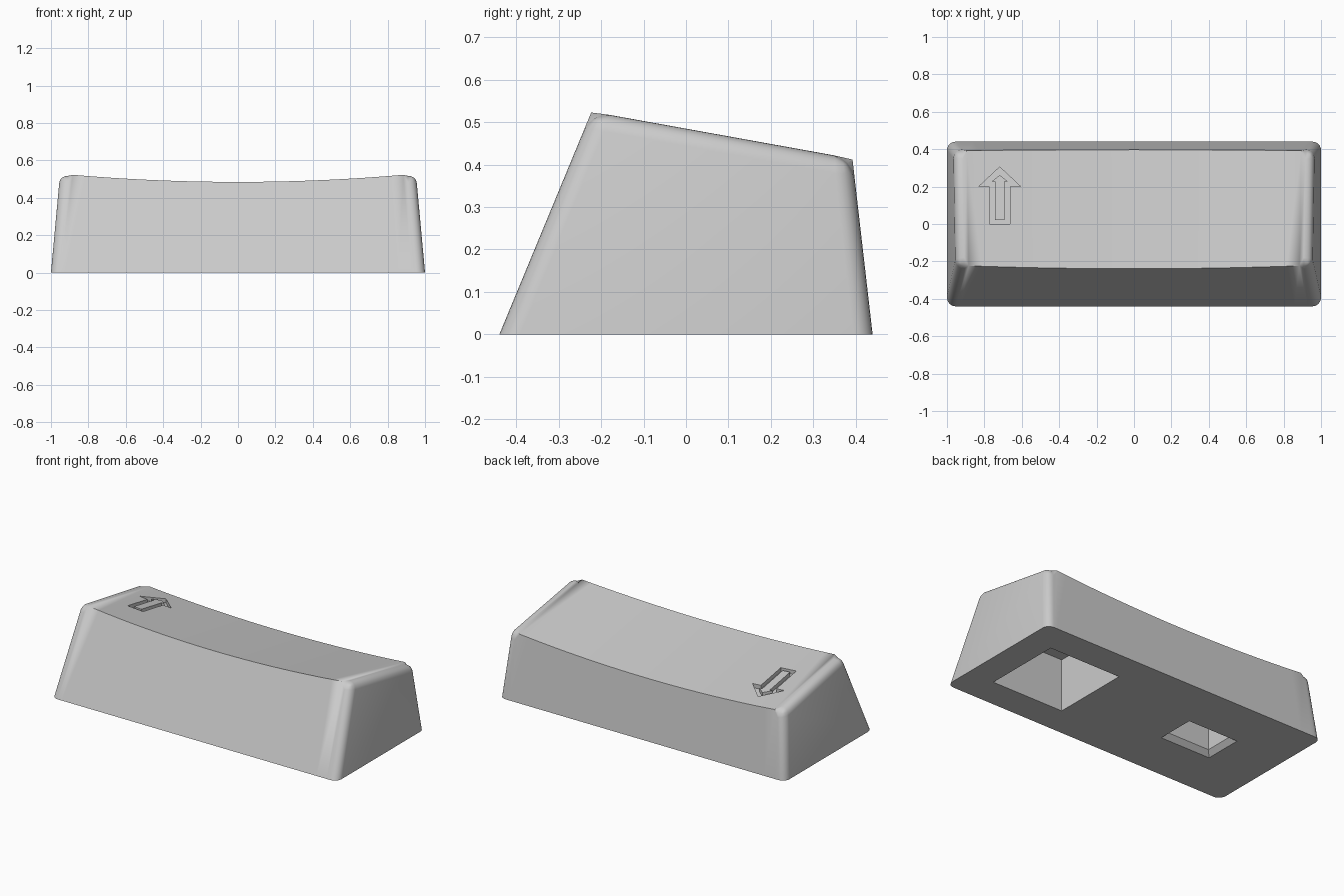
import bpy
import bmesh

cube = bpy.data.objects.get("Cube")
if cube:
    bpy.data.objects.remove(cube, do_unlink=True)

SEGMENTS = 28
SAG = 0.044
ROUND = 0.045

grey = bpy.data.materials.new("light grey plastic")
grey.use_nodes = True
color = (0.6, 0.6, 0.6, 1)
grey.diffuse_color = color
grey.node_tree.nodes["Principled BSDF"].inputs["Base Color"].default_value = color


def make_object(name, bm):
    bmesh.ops.recalc_face_normals(bm, faces=bm.faces)
    mesh = bpy.data.meshes.new(name)
    bm.to_mesh(mesh)
    bm.free()
    mesh.materials.append(grey)
    obj = bpy.data.objects.new(name, mesh)
    bpy.context.collection.objects.link(obj)
    return obj


def sag(u):
    return SAG * (1 - u * u)


def top_height(x, y):
    return 0.488 - 0.179 * y - sag(x / 0.955)


# Key body: tapered profile swept along x, with a dished top
def key_body():
    bm = bmesh.new()
    rows = []
    for i in range(SEGMENTS + 1):
        u = 2 * i / SEGMENTS - 1
        front_z, back_z = 0.529 - sag(u), 0.418 - sag(u)
        profile = [(-0.44, 0), (0.414 * front_z - 0.44, front_z),
                   (0.44 - 0.115 * back_z, back_z), (0.44, 0)]
        rows.append([bm.verts.new((u * (1 - 0.092 * z), y, z)) for y, z in profile])
    for a, b in zip(rows, rows[1:]):
        for k in range(4):
            n = (k + 1) % 4
            bm.faces.new((a[k], b[k], b[n], a[n]))
    bm.faces.new(rows[0])
    bm.faces.new(rows[-1])
    # Round every outer edge except those around the base
    edges = [bm.edges.get((a[k], b[k])) for a, b in zip(rows, rows[1:]) for k in (1, 2)]
    edges += [bm.edges.get((r[k], r[k + 1])) for r in (rows[0], rows[-1]) for k in range(3)]
    bmesh.ops.bevel(bm, geom=edges, offset=ROUND, segments=6, profile=0.5,
                    affect='EDGES', clamp_overlap=False)
    return make_object("key_body", bm)


# Rectangular well made of stacked (half x, half y, z) sections
def well(name, center_x, sections):
    bm = bmesh.new()
    rings = [[bm.verts.new((center_x + sx * hx, sy * hy, z))
              for sx, sy in ((-1, -1), (1, -1), (1, 1), (-1, 1))]
             for hx, hy, z in sections]
    for a, b in zip(rings, rings[1:]):
        for k in range(4):
            n = (k + 1) % 4
            bm.faces.new((a[k], a[n], b[n], b[k]))
    bm.faces.new(rings[0])
    bm.faces.new(rings[-1])
    return make_object(name, bm)


# Outline groove shaped as an arrow, following the dished top
def arrow_groove(center_x, depth):
    def outline(half):
        return half + [(-x, y) for x, y in reversed(half[1:])]

    outer = outline([(0, 0.305), (0.112, 0.2), (0.054, 0.2), (0.054, 0)])
    inner = outline([(0, 0.262), (0.045, 0.226), (0.026, 0.226), (0.026, 0.022)])
    bm = bmesh.new()
    rings = []
    for points, offset in ((outer, -depth), (outer, 0.04), (inner, 0.04), (inner, -depth)):
        rings.append([bm.verts.new((center_x + x, y, top_height(center_x + x, y) + offset))
                      for x, y in points])
    count = len(outer)
    for a, b in zip(rings, rings[1:] + rings[:1]):
        for k in range(count):
            n = (k + 1) % count
            bm.faces.new((a[k], a[n], b[n], b[k]))
    bmesh.ops.triangulate(bm, faces=bm.faces)
    return make_object("arrow_groove_cutter", bm)


body = key_body()
cutters = [
    well("large_well_cutter", 0.57, [(0.25, 0.25, -0.1), (0.25, 0.25, 0.33)]),
    well("small_well_cutter", -0.477, [(0.175, 0.122, -0.1), (0.175, 0.122, 0),
                                       (0.147, 0.094, 0.03), (0.147, 0.094, 0.3)]),
    arrow_groove(-0.718, 0.025),
]

bpy.ops.object.select_all(action='DESELECT')
bpy.context.view_layer.objects.active = body
body.select_set(True)
for cutter in cutters:
    cutter.hide_render = True
    cut = body.modifiers.new(cutter.name, 'BOOLEAN')
    cut.operation = 'DIFFERENCE'
    cut.solver = 'EXACT'
    cut.object = cutter
    bpy.ops.object.modifier_apply(modifier=cut.name)
    bpy.data.objects.remove(cutter, do_unlink=True)

bpy.ops.object.shade_smooth_by_angle(angle=0.5)
